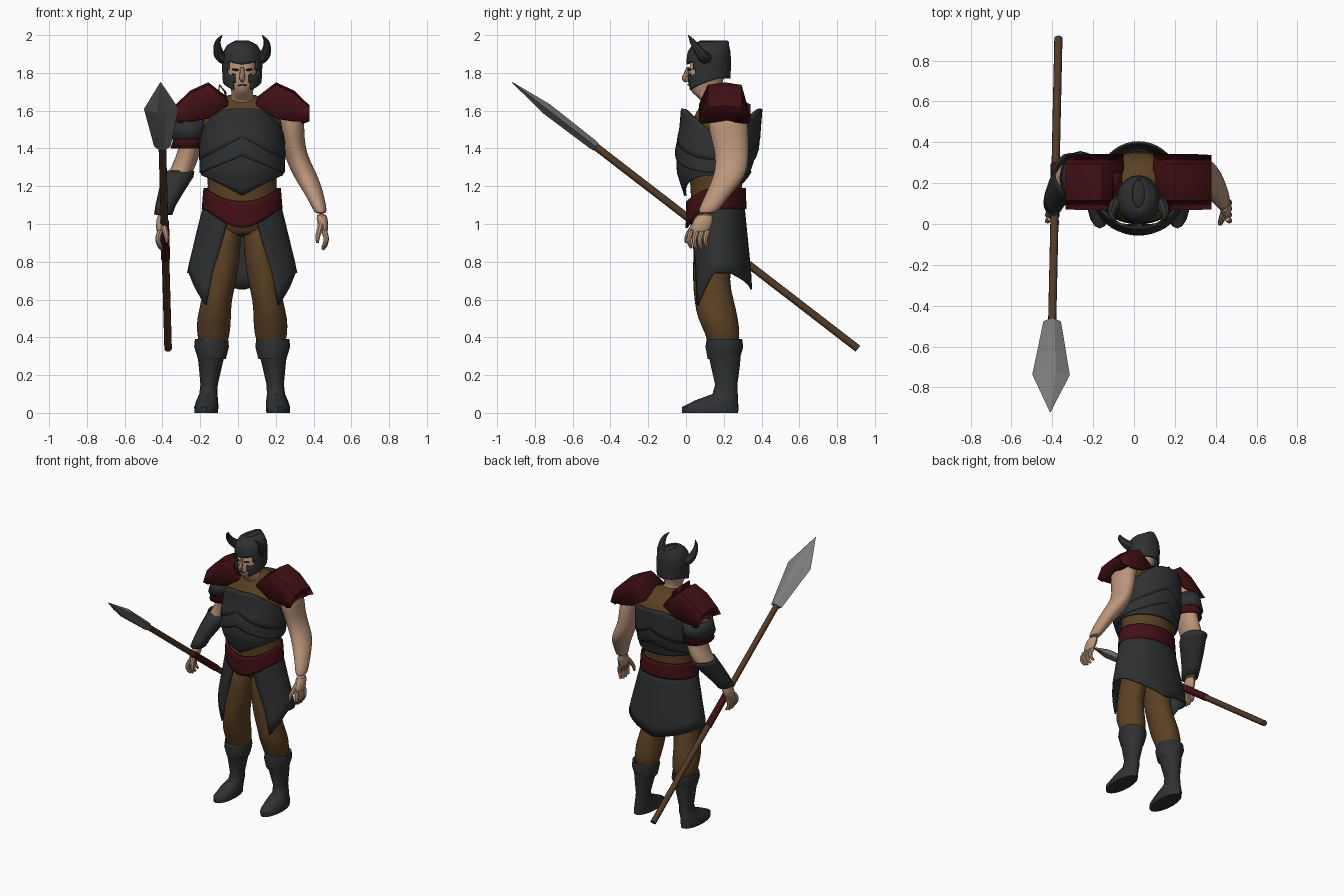
import bpy, bmesh
from math import sin, cos, pi, radians
from mathutils import Vector

cube = bpy.data.objects.get("Cube")
if cube:
    bpy.data.objects.remove(cube, do_unlink=True)

CX = 0.022  # body's plane of symmetry


def material(name, r, g, b):
    m = bpy.data.materials.new(name)
    m.use_nodes = True
    m.diffuse_color = (r, g, b, 1)
    m.node_tree.nodes["Principled BSDF"].inputs["Base Color"].default_value = (r, g, b, 1)
    return m


charcoal = material("charcoal leather", .028, .03, .031)
red = material("dark red", .055, .005, .007)
brown = material("brown cloth", .105, .052, .017)
skin = material("skin", .5, .3, .195)
wood = material("shaft wood", .085, .042, .02)
steel = material("steel", .2, .2, .2)


def finish(obj, mat, angle=40, thick=0, sub=0):
    obj.data.materials.append(mat)
    bpy.ops.object.select_all(action='DESELECT')
    obj.select_set(True)
    bpy.context.view_layer.objects.active = obj
    bpy.ops.object.shade_smooth_by_angle(angle=radians(angle))
    if thick:
        mod = obj.modifiers.new("thickness", 'SOLIDIFY')
        mod.thickness = thick
        mod.offset = 0
    if sub:
        obj.modifiers.new("rounding", 'SUBSURF').levels = sub
        obj.modifiers["rounding"].render_levels = sub


def grid(name, rows, mat, closed=True, cap=False, cut=None, **style):
    """Skin a list of equal point rows with quads; cut removes faces by centre."""
    bm = bmesh.new()
    vs = [[bm.verts.new(p) for p in row] for row in rows]
    n = len(rows[0])
    for a, b in zip(vs, vs[1:]):
        for i in range(n if closed else n - 1):
            k = (i + 1) % n
            bm.faces.new((a[i], a[k], b[k], b[i]))
    if cap:
        bm.faces.new(vs[0])
        bm.faces.new(vs[-1])
    if cut:
        gone = [f for f in bm.faces if cut(f.calc_center_median())]
        bmesh.ops.delete(bm, geom=gone, context='FACES')
    bmesh.ops.recalc_face_normals(bm, faces=bm.faces)
    me = bpy.data.meshes.new(name)
    bm.to_mesh(me)
    bm.free()
    obj = bpy.data.objects.new(name, me)
    bpy.context.collection.objects.link(obj)
    finish(obj, mat, **style)
    return obj


def loft(name, rings, mat, side=1, n=16, grow=0, cap=True, **style):
    """Rings are (offset from centre plane, y, z, half width, half depth)."""
    rows = [[(CX + side * (o + (rx + grow) * cos(t)), y + (ry + grow) * sin(t), z)
             for t in (2 * pi * i / n for i in range(n))] for o, y, z, rx, ry in rings]
    return grid(name, rows, mat, cap=cap, **style)


def section(profile, z):
    """Interpolate (z, centre y, half width, half depth) rows."""
    z = max(profile[0][0], min(profile[-1][0], z))
    for a, b in zip(profile, profile[1:]):
        if z <= b[0]:
            f = (z - a[0]) / (b[0] - a[0])
            return [p + (q - p) * f for p, q in zip(a[1:], b[1:])]


def shell(name, profile, low, high, mat, start=None, n=40, steps=6, grow=0, **style):
    """Wrap-around band; low and high give the edge heights by angle from the front."""
    rows = []
    for j in range(steps + 1):
        t = j / steps
        s = start(t) if start else 0
        row = []
        for i in range(n):
            a = s + 2 * (pi - s) * i / (n - 1 if start else n)
            fold = min(a, 2 * pi - a)
            z = low(fold) * (1 - t) + high(fold) * t
            cy, rx, ry = section(profile, z)
            row.append((CX + (rx + grow) * sin(a), cy - (ry + grow) * cos(a), z))
        rows.append(row)
    return grid(name, rows, mat, closed=not start, **style)


def tube(name, points, mat, side=1):
    """Tapering tube through (offset, y, z, radius) points."""
    cu = bpy.data.curves.new(name, 'CURVE')
    cu.dimensions = '3D'
    cu.bevel_depth, cu.bevel_resolution, cu.resolution_u = 1, 2, 5
    cu.use_fill_caps = True
    sp = cu.splines.new('BEZIER')
    sp.bezier_points.add(len(points) - 1)
    for bp, (o, y, z, r) in zip(sp.bezier_points, points):
        bp.co = (CX + side * o, y, z)
        bp.radius = r
        bp.handle_left_type = bp.handle_right_type = 'AUTO'
    tmp = bpy.data.objects.new(name + "_path", cu)
    bpy.context.collection.objects.link(tmp)
    bpy.context.view_layer.update()
    me = bpy.data.meshes.new_from_object(tmp.evaluated_get(bpy.context.evaluated_depsgraph_get()))
    bpy.data.objects.remove(tmp, do_unlink=True)
    me.materials.clear()
    obj = bpy.data.objects.new(name, me)
    bpy.context.collection.objects.link(obj)
    finish(obj, mat)


# Torso
loft("torso", [(0, .15, .93, .12, .1), (0, .16, 1.0, .17, .125), (0, .16, 1.12, .19, .135),
               (0, .16, 1.2, .182, .137), (0, .16, 1.3, .187, .15), (0, .17, 1.42, .2, .175),
               (0, .185, 1.52, .225, .175), (0, .2, 1.6, .2, .14), (0, .19, 1.66, .12, .1),
               (0, .18, 1.69, .07, .065)], brown, n=24, sub=1)

# Cuirass in three overlapping bands
plate = [(1.14, .16, .185, .16), (1.28, .145, .215, .19), (1.4, .165, .212, .21),
         (1.5, .18, .206, .2), (1.62, .19, .19, .2)]
shell("lower_band", plate, lambda a: 1.15 + .11 * min(1, sin(a)) if a < pi / 2 else 1.26,
      lambda a: 1.38 - .1 * sin(a), charcoal, thick=.012)
shell("middle_band", plate, lambda a: 1.36 - .09 * sin(a),
      lambda a: 1.48 - .12 * sin(a), charcoal, grow=.006, thick=.012)
shell("chest_plate", plate, lambda a: 1.46 - .12 * sin(a),
      lambda a: 1.45 + .16 * min(1, abs(cos(a)) / .92), charcoal, grow=.01, thick=.012)

# Belt and split skirt
hips = [(.97, .16, .2, .15), (1.08, .16, .202, .148), (1.2, .16, .192, .145)]
shell("belt", hips, lambda a: 1.08 - .1 * max(0, cos(a)) ** 3,
      lambda a: 1.19 - .07 * max(0, cos(a)) ** 2, red, grow=.006, thick=.012)
flare = [(.57, .185, .29, .165), (.75, .185, .287, .155), (1.12, .16, .197, .143)]


def hem(a):
    if a < 1.3:
        return .57 + .17 * max(0, a - .72) / .58
    return .74 - .09 * max(0, a - 1.9) / (pi - 1.9)


shell("skirt", flare, hem, lambda a: 1.12, charcoal, start=lambda t: .72 - .45 * t, thick=.01)

# Head
loft("head", [(0, .17, 1.6, .085, .08), (0, .15, 1.66, .07, .065), (0, .105, 1.69, .05, .075),
              (0, .1, 1.73, .07, .09), (0, .11, 1.8, .085, .1), (0, .12, 1.87, .082, .095),
              (0, .12, 1.92, .05, .06)], skin, n=20, sub=1)
tube("nose", [(0, .015, 1.83, .01), (0, .0, 1.79, .014), (0, -.006, 1.77, .016), (0, .01, 1.755, .008)], skin)
tube("mouth", [(-.025, .022, 1.733, .003), (0, .013, 1.737, .005), (.025, .022, 1.733, .003)], charcoal)

# Helmet with a T-shaped face opening
dome = [(1.69, .115, .088, .105), (1.77, .118, .098, .112), (1.86, .12, .102, .112),
        (1.91, .122, .095, .108), (1.945, .13, .075, .092), (1.967, .15, .03, .07)]


def face_opening(c):
    x = abs(c.x - CX)
    return c.y < .1 and (c.z < 1.85 and x < .042 or 1.79 < c.z < 1.85 and x < .075)


shell("helmet", dome, lambda a: 1.69 + .08 * min(1, a / 2),
      lambda a: 1.967, charcoal, n=48, steps=18, cut=face_opening, thick=.012, angle=30)
loft("helmet_crown", [(0, .15, 1.962, .035, .073), (0, .16, 1.972, .012, .06)], charcoal)

# Spear, built along its own axis from butt to tip
butt, tip = Vector((-.37, .91, .34)), Vector((-.41, -.92, 1.75))
axis = (tip - butt).normalized()
across = Vector((1, 0, 0))
across = (across - axis * across.dot(axis)).normalized()
up = axis.cross(across)
length = (tip - butt).length


def spear_part(name, rings, outline, mat, **style):
    rows = [[butt + axis * d + across * (w * u) + up * (h * v) for u, v in outline]
            for d, w, h in rings]
    grid(name, rows, mat, cap=True, **style)


circle = [(cos(i * pi / 6), sin(i * pi / 6)) for i in range(12)]
blade = [(1, 0), (.25, 1), (-.25, 1), (-1, 0), (-.25, -1), (.25, -1)]
spear_part("spear_shaft", [(0, .02, .02), (length - .5, .02, .02)], circle, wood)
spear_part("spear_grip", [(.78, .024, .024), (1.1, .024, .024)], circle, red)
spear_part("spear_head", [(length - .56, .042, .024), (length - .54, .046, .026),
                          (length - .23, .092, .03), (length, .002, .002)], blade, steel, angle=10)

# Limbs, mirrored
ARM = [(.19, .2, 1.64, .06, .07), (.25, .22, 1.58, .08, .105), (.262, .225, 1.5, .068, .108),
       (.275, .24, 1.4, .06, .092), (.303, .245, 1.32, .064, .088), (.338, .23, 1.25, .066, .086),
       (.372, .185, 1.18, .055, .072), (.405, .135, 1.1, .04, .058), (.418, .105, 1.05, .034, .052)]
PALM = [(.418, .105, 1.06, .032, .048), (.428, .085, 1.0, .03, .056), (.434, .07, .95, .022, .054)]
LEG = [(.08, .15, 1.02, .08, .11), (.092, .145, .85, .085, .108), (.115, .13, .7, .088, .097),
       (.137, .15, .59, .08, .107), (.15, .168, .5, .093, .11), (.152, .195, .42, .09, .092),
       (.155, .2, .33, .07, .08)]
BOOT = [(.162, .203, .34, .078, .09), (.168, .208, .25, .062, .077), (.175, .213, .15, .046, .059),
        (.179, .207, .1, .048, .067), (.185, .16, .065, .058, .115), (.19, .128, .03, .064, .15),
        (.19, .128, .0, .062, .148)]
CUFF = [(.16, .2, .285, .074, .085), (.162, .203, .35, .092, .1), (.162, .203, .39, .088, .094),
        (.16, .203, .38, .07, .08)]

for side, word in ((1, "left"), (-1, "right")):
    loft(word + "_arm", ARM, skin, side, sub=1)
    loft(word + "_palm", PALM, skin, side, n=12, sub=1)
    for k, finger in enumerate(("index", "middle", "ring", "little")):
        y = .028 + .029 * k
        drop = .01 * abs(k - 1.5)
        tube(f"{word}_{finger}_finger", [(.434, y, .965, .015), (.445, y - .012, .92, .014),
             (.44, y - .01, .885 + drop, .012), (.427, y, .86 + drop, .008)], skin, side)
    tube(word + "_thumb", [(.42, .06, 1.01, .018), (.408, .025, .965, .016),
                           (.4, .005, .93, .013), (.398, .0, .9, .008)], skin, side)
    loft(word + "_trouser_leg", LEG, brown, side, sub=1)
    loft(word + "_boot", BOOT, charcoal, side, angle=50)
    loft(word + "_boot_cuff", CUFF, charcoal, side, cap=False)
    # Helmet horn
    tube(word + "_horn", [(.07, .11, 1.875, .036), (.11, .095, 1.885, .032), (.128, .065, 1.92, .025),
                          (.128, .035, 1.965, .015), (.106, .012, 2.0, .002)], charcoal, side)
    # Eye slits
    tube(word + "_eye", [(.02, .012, 1.815, .004), (.035, .014, 1.817, .007), (.052, .025, 1.818, .004)],
         charcoal, side)
    # Faceted shoulder guard
    rows = []
    for o, top, low in ((.075, 1.66, 1.63), (.18, 1.742, 1.56), (.27, 1.7, 1.545),
                        (.35, 1.625, 1.545), (.315, 1.55, 1.535)):
        rows.append([(CX + side * o, .205 + w, z) for w, z in
                     ((-.13, low), (-.085, top - .012), (0, top), (.085, top - .012), (.13, low))])
    grid(word + "_shoulder_guard", rows, red, closed=False, angle=20, thick=.016)

# Right arm armour: neck guard, two hanging plates and a bracer
rows = [[(CX - o, y, z) for y in (.1, .17, .25)]
        for o, z in ((.13, 1.65), (.12, 1.735), (.09, 1.7), (.08, 1.62))]
grid("right_neck_guard", rows, red, closed=False, thick=.012)
for name, z, mat, grow in (("upper_arm_plate", 1.45, charcoal, .008), ("lower_arm_plate", 1.4, red, 0)):
    loft(name, [(.285, .225, z, .088, .118), (.27, .225, z + .1, .075, .112)], mat, -1,
         grow=grow, cap=False, thick=.012)
loft("right_bracer", [(.335, .25, 1.28, .068, .085)] + [r for r in ARM if r[2] < 1.26],
     charcoal, -1, grow=.009, cap=False, thick=.01)
